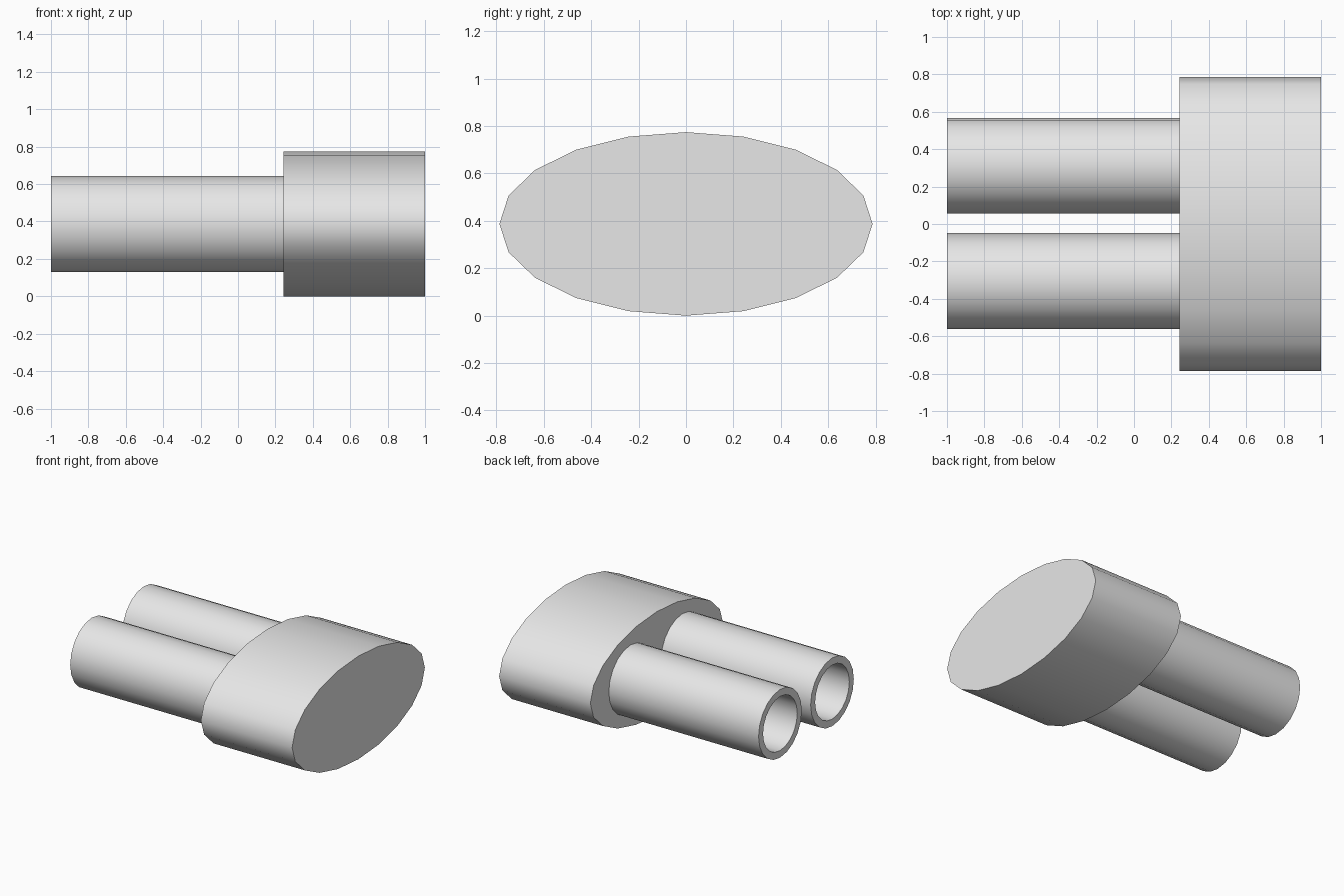
import bpy, bmesh
from math import cos, sin, pi, radians

default = bpy.data.objects.get("Cube")
if default:
    bpy.data.objects.remove(default, do_unlink=True)

SIDES = 20
MID_Z = 0.387

grey = bpy.data.materials.new("light_grey")
grey.use_nodes = True
grey.diffuse_color = (0.8, 0.8, 0.8, 1)
grey.node_tree.nodes["Principled BSDF"].inputs["Base Color"].default_value = (0.8, 0.8, 0.8, 1)


def ring(bm, x, ry, rz):
    """Ellipse of vertices facing along x."""
    angles = [2 * pi * i / SIDES for i in range(SIDES)]
    return [bm.verts.new((x, ry * cos(a), rz * sin(a))) for a in angles]


def bridge(bm, a, b):
    for i in range(SIDES):
        j = (i + 1) % SIDES
        bm.faces.new((a[i], a[j], b[j], b[i]))


def finish(bm, name, y):
    bmesh.ops.recalc_face_normals(bm, faces=bm.faces[:])
    mesh = bpy.data.meshes.new(name)
    bm.to_mesh(mesh)
    bm.free()
    mesh.materials.append(grey)
    obj = bpy.data.objects.new(name, mesh)
    obj.location = (0, y, MID_Z)
    bpy.context.collection.objects.link(obj)
    bpy.ops.object.select_all(action="DESELECT")
    obj.select_set(True)
    bpy.context.view_layer.objects.active = obj
    bpy.ops.object.shade_smooth_by_angle(angle=radians(45))


# Oval body with flat end caps
bm = bmesh.new()
back, front = ring(bm, 0.243, 0.787, MID_Z), ring(bm, 1.0, 0.787, MID_Z)
bridge(bm, back, front)
bm.faces.new(back)
bm.faces.new(front)
finish(bm, "oval_body", 0)

# Two hollow tubes, open at the far end and closed by the body
for name, y in (("back_tube", 0.312), ("front_tube", -0.305)):
    bm = bmesh.new()
    loops = [ring(bm, x, r, r) for x, r in
             ((0.243, 0.256), (-1.0, 0.256), (-1.0, 0.203), (0.243, 0.203))]
    for a, b in zip(loops, loops[1:] + loops[:1]):
        bridge(bm, a, b)
    finish(bm, name, y)
